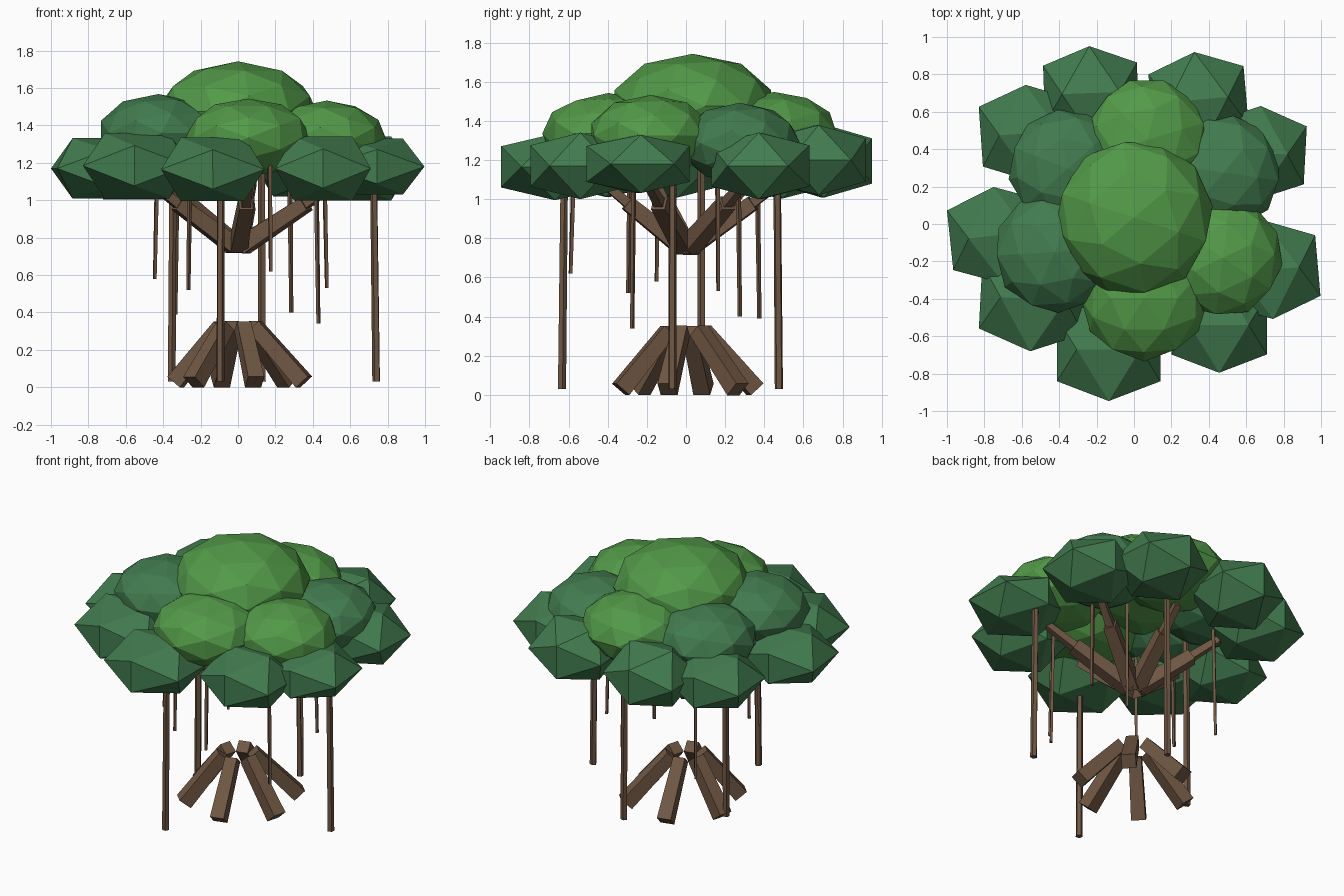
import bpy, bmesh, math
from mathutils import Matrix, Vector

cube = bpy.data.objects.get("Cube")
if cube:
    bpy.data.objects.remove(cube, do_unlink=True)


def material(name, rgb):
    m = bpy.data.materials.new(name)
    m.use_nodes = True
    m.diffuse_color = (*rgb, 1)
    m.node_tree.nodes["Principled BSDF"].inputs["Base Color"].default_value = (*rgb, 1)
    return m


LIGHT = material("light_green", (0.085, 0.32, 0.065))
DARK = material("dark_green", (0.054, 0.2, 0.078))
BARK = material("bark_brown", (0.16, 0.095, 0.056))


def finish(bm, name, mat):
    mesh = bpy.data.meshes.new(name)
    bm.to_mesh(mesh)
    bm.free()
    mesh.materials.append(mat)
    bpy.context.collection.objects.link(bpy.data.objects.new(name, mesh))


def clump(name, center, radius, height, turn, detail, mat):
    """Flattened icosphere with an edge, not a corner, on top."""
    bm = bmesh.new()
    bmesh.ops.create_icosphere(bm, subdivisions=detail, radius=1)
    edge_up = Matrix.Rotation(-math.atan(2 / (1 + math.sqrt(5))), 4, 'Y')
    bm.transform(Matrix.Translation(center) @ Matrix.Rotation(math.radians(turn), 4, 'Z')
                 @ Matrix.Diagonal((radius, radius, height, 1)) @ edge_up)
    finish(bm, name, mat)


def limb(name, start, end, r1, r2, sides):
    """Tapered straight limb between two points, with a flat side down."""
    start, end = Vector(start), Vector(end)
    axis = end - start
    bm = bmesh.new()
    bmesh.ops.create_cone(bm, cap_ends=True, segments=sides, radius1=r1, radius2=r2,
                          depth=axis.length)
    bm.transform(Matrix.Translation((start + end) / 2)
                 @ axis.to_track_quat('Z', 'Y').to_matrix().to_4x4()
                 @ Matrix.Rotation(math.pi / sides, 4, 'Z'))
    finish(bm, name, BARK)


def polar(r, degrees, z):
    a = math.radians(degrees)
    return (r * math.cos(a), r * math.sin(a), z)


# Crown on top
clump("crown", (0, 0.035, 1.475), 0.425, 0.268, 40, 2, LIGHT)

# Middle ring of rounder clumps: x, y, z, radius, colour
middle = [(0.055, -0.395, 1.335, 0.34, LIGHT), (0.475, -0.18, 1.325, 0.32, LIGHT),
          (0.48, 0.275, 1.285, 0.31, DARK), (0.07, 0.45, 1.34, 0.33, LIGHT),
          (-0.355, 0.295, 1.32, 0.32, DARK), (-0.425, -0.15, 1.36, 0.325, DARK)]
for i, (x, y, z, r, mat) in enumerate(middle):
    clump(f"middle_clump_{i + 1}", (x, y, z), r, 0.208, i * 25, 2, mat)

# Outer ring of angular clumps: x, y, z, radius, half height, turn
outer = [(-0.135, -0.67, 1.165, 0.325, 0.2, 0), (0.455, -0.54, 1.17, 0.3, 0.2, 0),
         (-0.54, -0.4, 1.185, 0.33, 0.205, -3), (-0.725, -0.06, 1.17, 0.305, 0.19, 6),
         (-0.56, 0.485, 1.17, 0.305, 0.195, 4), (-0.23, 0.7, 1.195, 0.295, 0.22, 2),
         (0.345, 0.665, 1.2, 0.3, 0.21, 5), (0.665, 0.38, 1.17, 0.295, 0.2, -3),
         (0.72, -0.245, 1.18, 0.31, 0.175, 5)]
for i, (x, y, z, r, h, turn) in enumerate(outer):
    clump(f"outer_clump_{i + 1}", (x, y, z), r, h, turn, 1, DARK)

# Splayed buttress roots, reaching a little further towards one side
for i in range(6):
    a = -15 + 60 * i
    reach = 0.355 + 0.02 * math.cos(math.radians(a - 45))
    limb(f"buttress_root_{i + 1}", polar(reach, a, 0.028), polar(0.095, a, 0.328),
         0.063, 0.054, 4)

# Forked branches, one under each middle clump
for i, (x, y, *_) in enumerate(middle):
    base, fork, tip = (Vector((x * s, y * s, z)) for s, z in
                       ((0.05, 0.755), (0.76, 0.98), (1.12, 1.1)))
    limb(f"branch_{i + 1}", base, fork, 0.064, 0.053, 4)
    limb(f"branch_tip_{i + 1}", fork.lerp(base, 0.1), tip, 0.036, 0.028, 4)

# Prop roots reaching the ground
props = [(-0.095, -0.635), (0.74, -0.07), (0.13, 0.475), (-0.355, 0.08)]
for i, (x, y) in enumerate(props):
    limb(f"prop_root_{i + 1}", (x, y, 0.03), (x * 0.98, y * 0.98, 1.2), 0.022, 0.02, 5)

# Thin hanging roots: x, y, lower end
hanging = [(0.175, -0.59, 0.62), (-0.265, -0.295, 0.52), (0.43, -0.275, 0.34),
           (-0.445, -0.15, 0.58), (0.475, 0.165, 0.53), (0.285, 0.275, 0.4),
           (-0.335, 0.375, 0.39)]
for i, (x, y, z) in enumerate(hanging):
    limb(f"hanging_root_{i + 1}", (x, y, z), (x * 0.97, y * 0.97, 1.2), 0.011, 0.014, 4)
